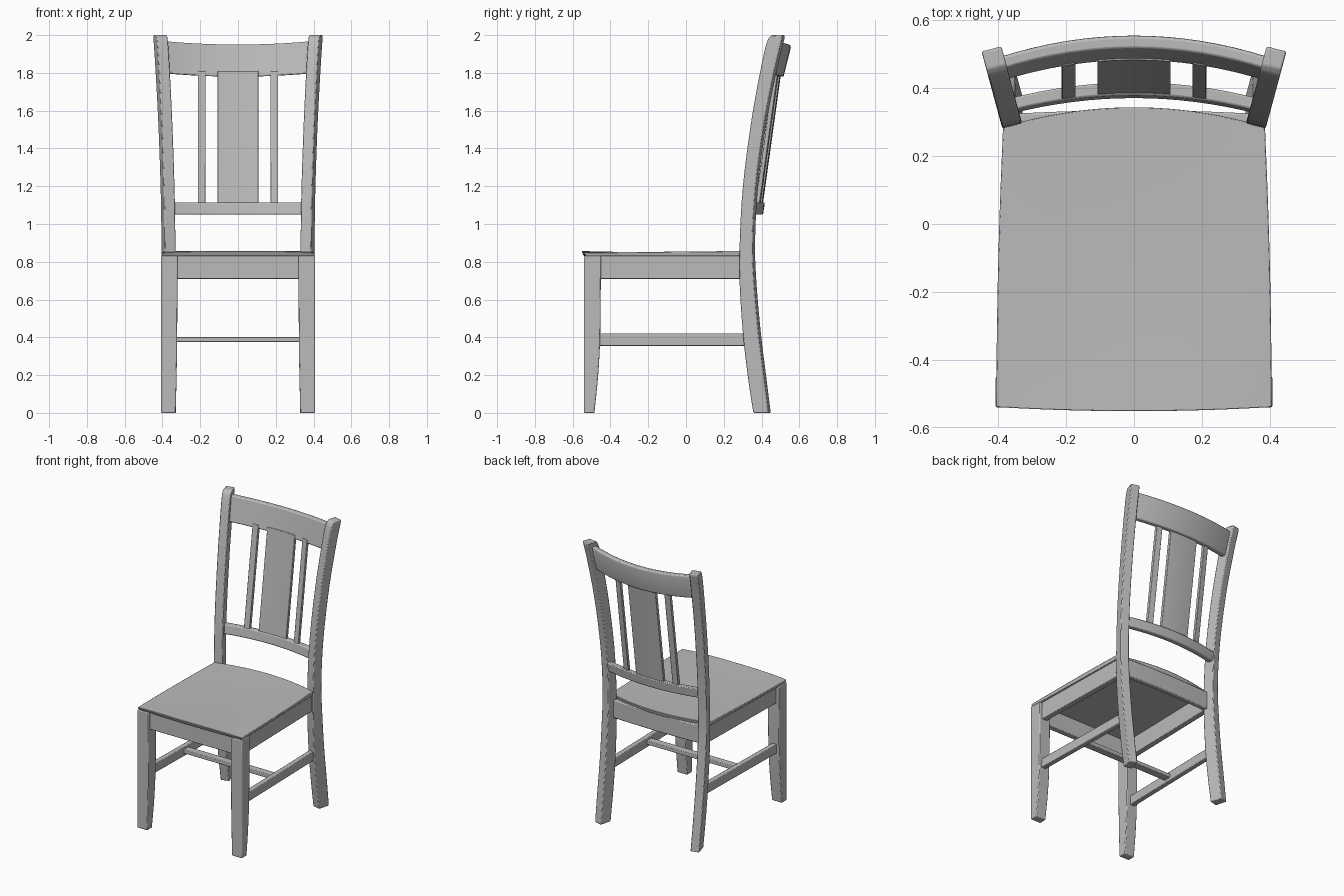
import bpy
import bmesh
from mathutils import Vector

cube = bpy.data.objects.get("Cube")
if cube:
    bpy.data.objects.remove(cube, do_unlink=True)

wood = bpy.data.materials.new("grey_wood")
wood.use_nodes = True
GREY = (0.5, 0.5, 0.5, 1)
wood.diffuse_color = GREY
wood.node_tree.nodes["Principled BSDF"].inputs["Base Color"].default_value = GREY


def loft(name, rings, bevel=0.005):
    """Skin a list of equal-length point rings and cap both ends."""
    bm = bmesh.new()
    rows = [[bm.verts.new(p) for p in ring] for ring in rings]
    n = len(rows[0])
    for a, b in zip(rows, rows[1:]):
        for i in range(n):
            j = (i + 1) % n
            bm.faces.new((a[i], a[j], b[j], b[i]))
    bm.faces.new(rows[0])
    bm.faces.new(rows[-1])
    bmesh.ops.recalc_face_normals(bm, faces=bm.faces)
    mesh = bpy.data.meshes.new(name)
    bm.to_mesh(mesh)
    bm.free()
    obj = bpy.data.objects.new(name, mesh)
    bpy.context.collection.objects.link(obj)
    mesh.materials.append(wood)
    if bevel:
        mod = obj.modifiers.new("soft_edges", "BEVEL")
        mod.width = bevel
        mod.segments = 2
        mod.angle_limit = 0.7
    bpy.ops.object.select_all(action="DESELECT")
    obj.select_set(True)
    bpy.context.view_layer.objects.active = obj
    bpy.ops.object.shade_smooth_by_angle(angle=0.6)
    return obj


def box(name, x, y, z, bevel=0.004):
    rings = [[(x[0], y[0], h), (x[1], y[0], h), (x[1], y[1], h), (x[0], y[1], h)] for h in z]
    return loft(name, rings, bevel)


def spline(keys, steps=4):
    """Smooth interpolation through tuples of key values."""
    pts = [Vector(k) for k in keys]
    pts = [2 * pts[0] - pts[1]] + pts + [2 * pts[-1] - pts[-2]]
    out = []
    for a, b, c, d in zip(pts, pts[1:], pts[2:], pts[3:]):
        for s in range(steps):
            t = s / steps
            out.append(0.5 * (2 * b + (c - a) * t + (2 * a - 5 * b + 4 * c - d) * t * t
                              + (3 * b - a - 3 * c + d) * t ** 3))
    return out + [pts[-2]]


def curved_rail(name, half, section, sag, lift=0.0, bevel=0.006):
    """Sweep a (y, z) section along a shallow backward bow."""
    rings = []
    for i in range(17):
        u = i / 8 - 1
        rings.append([(u * half, y - sag * u * u, z + lift * u * u) for y, z in section])
    return loft(name, rings, bevel)


def bowed_slat(name, x0, x1, steps=6):
    """Leaning slat that follows the bow of the back."""
    def ring(y, z):
        xs = [x0 + (x1 - x0) * i / steps for i in range(steps + 1)]
        bow = [(x, y - 0.4 * x * x) for x in xs]
        return [(x, b, z) for x, b in bow] + [(x, b + 0.022, z) for x, b in reversed(bow)]
    return loft(name, [ring(0.383, 1.09), ring(0.483, 1.81)], 0.003)


# Back posts: outer front x, front y, back y, height
post = spline([(0.385, 0.355, 0.435, 0), (0.385, 0.325, 0.41, 0.2), (0.385, 0.3, 0.383, 0.42),
               (0.387, 0.283, 0.36, 0.68), (0.388, 0.283, 0.352, 0.9), (0.393, 0.3, 0.368, 1.2),
               (0.405, 0.345, 0.415, 1.55), (0.42, 0.4, 0.475, 1.85), (0.428, 0.43, 0.505, 1.97),
               (0.434, 0.455, 0.508, 2.0)])
# Front legs: inner x, back y, height
leg = spline([(0.33, -0.485, 0), (0.325, -0.465, 0.2), (0.322, -0.454, 0.42), (0.32, -0.45, 0.83)])

for side, s in (("right", -1), ("left", 1)):
    rings = []
    for x, yf, yb, z in post:
        xb = x + (yb - yf) * 0.27
        rings.append([(s * x, yf, z), (s * xb, yb, z),
                      (s * (xb - 0.058), yb + 0.015, z), (s * (x - 0.058), yf + 0.015, z)])
    loft(side + "_back_post", rings, 0.01)
    loft(side + "_front_leg", [[(s * 0.408, -0.54, z), (s * x, -0.54, z),
                                (s * x, y, z), (s * 0.408, y, z)] for x, y, z in leg], 0.005)
    # Side apron and stretcher taper slightly inwards toward the back
    for part, w, lo, hi in (("apron", 0.04, 0.71, 0.835), ("stretcher", 0.035, 0.355, 0.42)):
        loft(side + "_side_" + part,
             [[(s * x, y, lo), (s * (x - w), y, lo), (s * (x - w), y, hi), (s * x, y, hi)]
              for x, y in ((0.388, -0.47), (0.372, 0.32))], 0.004)
    bowed_slat(side + "_thin_slat", s * 0.172, s * 0.213, 2)

# Frame under the seat
box("front_apron", (-0.34, 0.34), (-0.525, -0.485), (0.71, 0.835))
curved_rail("back_apron", 0.35, [(0.3, 0.71), (0.335, 0.71), (0.335, 0.835), (0.3, 0.835)], 0.01)
box("cross_stretcher", (-0.36, 0.36), (-0.11, -0.055), (0.375, 0.402))

# Back rest
curved_rail("top_rail", 0.392, [(0.482, 1.78), (0.517, 1.78), (0.555, 1.935),
                                (0.552, 1.95), (0.518, 1.95)], 0.062, 0.018)
curved_rail("lower_rail", 0.362, [(0.37, 1.05), (0.408, 1.05), (0.418, 1.115), (0.38, 1.115)], 0.046)
bowed_slat("centre_slat", -0.108, 0.108, 8)

# Seat: bowed front and back edges, shallow dish on top
rings = []
for i in range(25):
    u = i / 12 - 1
    front, back = -0.553 + 0.012 * u * u, 0.345 - 0.058 * u * u
    ring = []
    for j in range(17):
        v = j / 16
        x = u * (0.406 - 0.02 * v * v)
        dish = 0.008 * (1 - u * u) * max(0, 1 - (2 * v - 1) ** 2)
        ring.append((x, front + (back - front) * v, 0.857 - dish - 0.008 * u ** 4 * (1 - v)))
    rings.append(ring + [(ring[-1][0], back - 0.008, 0.83), (ring[0][0], front + 0.012, 0.83)])
loft("seat", rings, 0.004)
